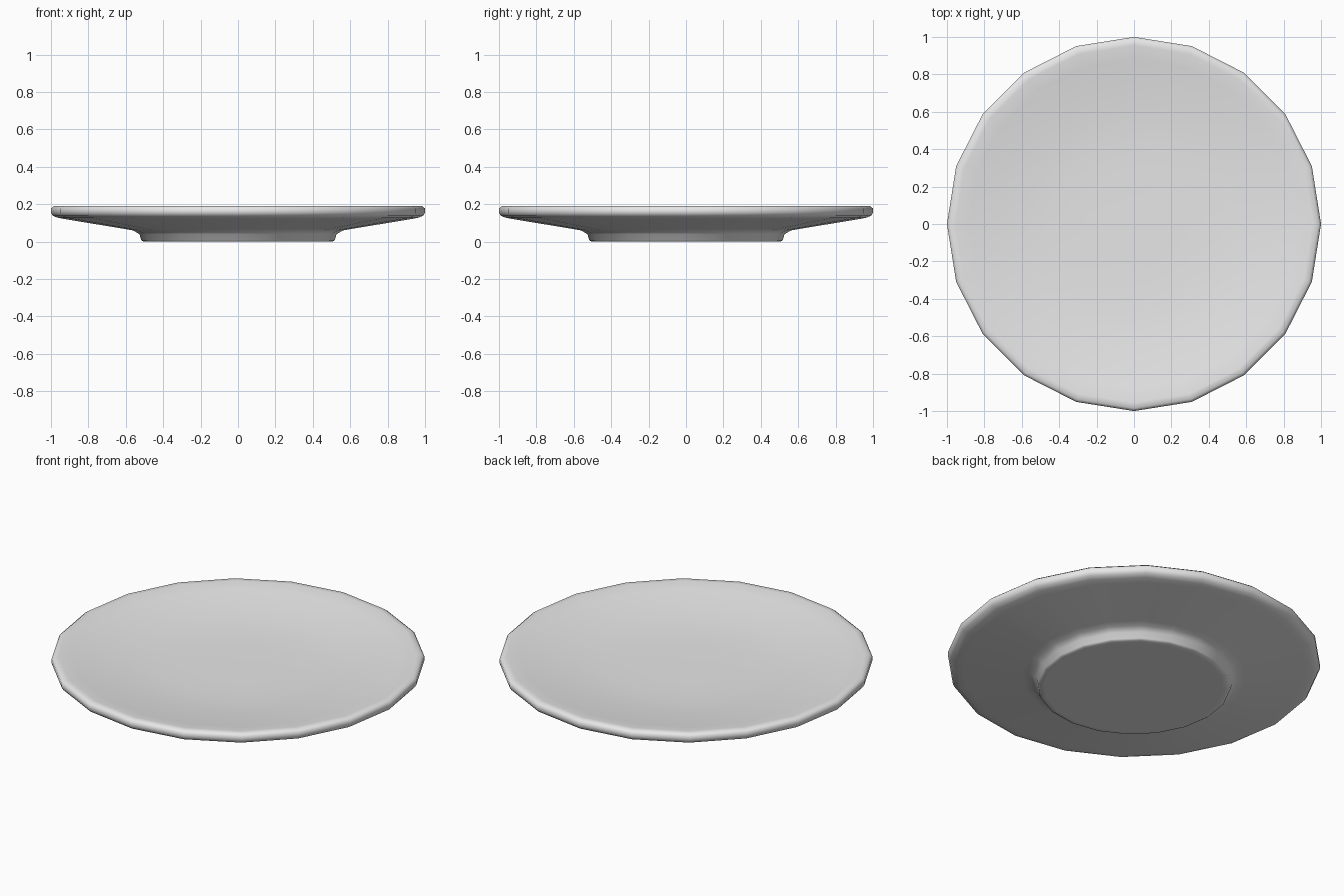
import bpy, bmesh, math

if "Cube" in bpy.data.objects:
    bpy.data.objects.remove(bpy.data.objects["Cube"])

SIDES = 20

# Plate cross-section (radius, height): underside, foot, rim, dished top
profile = [(0.48, 0.008), (0.505, 0.008), (0.517, 0.015), (0.527, 0.04), (0.56, 0.06),
           (0.60, 0.067), (0.92, 0.12), (0.96, 0.127), (0.99, 0.138), (1.0, 0.155),
           (1.0, 0.178), (0.985, 0.19), (0.955, 0.19), (0.88, 0.178),
           (0.75, 0.160), (0.60, 0.143), (0.45, 0.133), (0.25, 0.13)]
profile = [(r, z if z > 0.02 else z - 0.008) for r, z in profile]

bm = bmesh.new()
rings = []
for r, z in profile:
    rings.append([bm.verts.new((r * math.cos(2 * math.pi * i / SIDES),
                                r * math.sin(2 * math.pi * i / SIDES), z))
                  for i in range(SIDES)])
for a, b in zip(rings, rings[1:]):
    for i in range(SIDES):
        j = (i + 1) % SIDES
        bm.faces.new((a[i], a[j], b[j], b[i]))

# Flat caps: underside of the foot and centre of the dish
bm.faces.new(rings[0][::-1])
bm.faces.new(rings[-1])
bmesh.ops.recalc_face_normals(bm, faces=bm.faces)
for f in bm.faces:
    f.smooth = True

mesh = bpy.data.meshes.new("plate")
bm.to_mesh(mesh)
bm.free()
plate = bpy.data.objects.new("plate", mesh)
bpy.context.collection.objects.link(plate)

# White ceramic
mat = bpy.data.materials.new("white ceramic")
mat.diffuse_color = (0.8, 0.8, 0.8, 1)
mat.use_nodes = True
mat.node_tree.nodes["Principled BSDF"].inputs["Base Color"].default_value = mat.diffuse_color
mesh.materials.append(mat)
